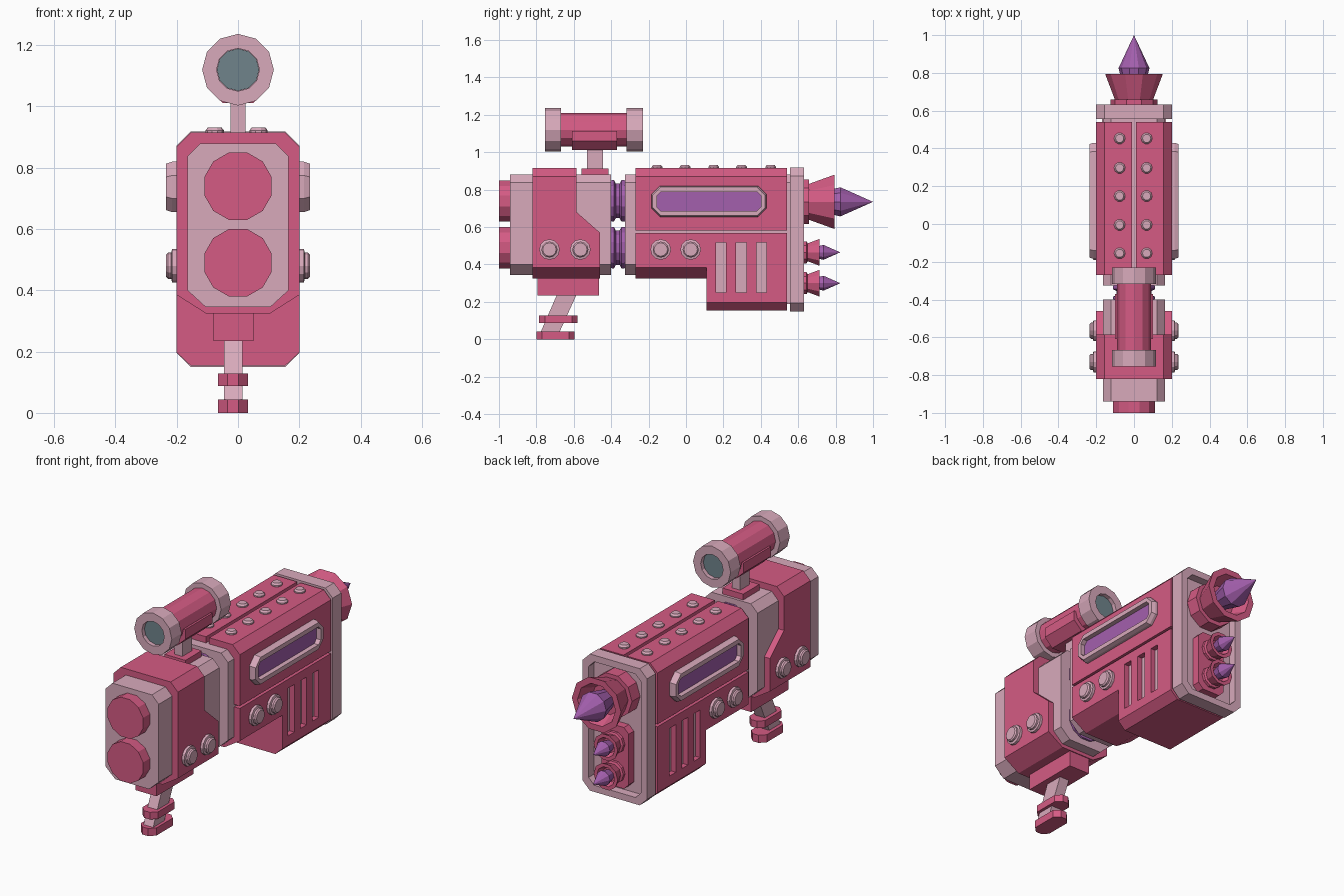
import bpy, bmesh
from math import sin, cos, pi, radians

if "Cube" in bpy.data.objects:
    bpy.data.objects.remove(bpy.data.objects["Cube"])


def material(name, rgb):
    m = bpy.data.materials.new(name)
    m.diffuse_color = (*rgb, 1)
    m.use_nodes = True
    m.node_tree.nodes["Principled BSDF"].inputs["Base Color"].default_value = m.diffuse_color
    return m


PINK = material("pink", (0.66, 0.105, 0.23))
LIGHT = material("light_pink", (0.69, 0.40, 0.50))
PURPLE = material("purple", (0.37, 0.115, 0.42))
GLASS = material("lens_grey", (0.16, 0.23, 0.26))


def loft(name, rings, mat, closed=False, mirror=False):
    """Skin equal-length rings of 3D points; cap the ends or close the loop."""
    bm = bmesh.new()
    vs = [[bm.verts.new(p) for p in ring] for ring in rings]
    n = len(vs[0])
    pairs = list(zip(vs, vs[1:])) + ([(vs[-1], vs[0])] if closed else [])
    for a, b in pairs:
        for i in range(n):
            j = (i + 1) % n
            bm.faces.new((a[i], a[j], b[j], b[i]))
    if not closed:
        bm.faces.new(vs[0])
        bm.faces.new(vs[-1])
    bmesh.ops.remove_doubles(bm, verts=bm.verts, dist=1e-5)
    bmesh.ops.recalc_face_normals(bm, faces=bm.faces)
    me = bpy.data.meshes.new(name)
    bm.to_mesh(me)
    bm.free()
    me.materials.append(mat)
    ob = bpy.data.objects.new(name, me)
    bpy.context.collection.objects.link(ob)
    if mirror:
        ob.modifiers.new("mirror", 'MIRROR')
    return ob


def place(pts, axis, t):
    """Put 2D points in the plane square to an axis at position t."""
    if axis == 'x':
        return [(t, a, b) for a, b in pts]
    if axis == 'y':
        return [(a, t, b) for a, b in pts]
    return [(a, b, t) for a, b in pts]


def prism(name, pts, axis, t0, t1, mat, mirror=False):
    return loft(name, [place(pts, axis, t0), place(pts, axis, t1)], mat, mirror=mirror)


def octo(a0, a1, b0, b1, c, low=None):
    """Chamfered rectangle; low is the (a, b) chamfer of the bottom corners."""
    la, lb = low or (c, c)
    return [(a0 + la, b0), (a1 - la, b0), (a1, b0 + lb), (a1, b1 - c),
            (a1 - c, b1), (a0 + c, b1), (a0, b1 - c), (a0, b0 + lb)]


def rect(a0, a1, b0, b1):
    return [(a0, b0), (a1, b0), (a1, b1), (a0, b1)]


def turned(name, profile, centre, axis, mat, n=12, phase=0, mirror=False):
    """Lathe a profile of (radius, position) about an axis."""
    u, v = centre
    rings = []
    for r, t in profile:
        pts = [(u + r * cos(phase + 2 * pi * i / n), v + r * sin(phase + 2 * pi * i / n)) for i in range(n)]
        rings.append(place(pts, axis, t))
    return loft(name, rings, mat, mirror=mirror)


# Rear body: light core with pink shell and slanted skirt
core = octo(-0.165, 0.165, 0.345, 0.88, 0.042, (0.06, 0.055))
prism("rear_core", core, 'y', -0.94, -0.40, LIGHT)
prism("rear_shell", octo(-0.2, 0.2, 0.325, 0.915, 0.045, (0.095, 0.06)), 'y', -0.82, -0.585, PINK)


def skirt(top):
    return [(-0.2, top), (-0.2, 0.385), (-0.105, 0.325), (0.105, 0.325), (0.2, 0.385), (0.2, top)]


loft("rear_shell_skirt", [place(skirt(0.68), 'y', -0.585), place(skirt(0.57), 'y', -0.46)], PINK)

# Rear canisters and ribbed purple couplings
ribs = [(0.1, -0.42), (0.115, -0.395), (0.115, -0.385), (0.095, -0.375), (0.095, -0.355),
        (0.115, -0.345), (0.115, -0.33), (0.1, -0.30)]
for label, z in (("upper", 0.74), ("lower", 0.49)):
    turned(label + "_canister", [(0.114, -1.0), (0.114, -0.92)], (0, z), 'y', PINK, 12, radians(15))
    turned(label + "_coupling", ribs, (0, z), 'y', PURPLE, 12, radians(15))

# Grip: base block, slanted stem and two collars
prism("grip_base", rect(-0.08, 0.05, 0.235, 0.34), 'y', -0.795, -0.465, PINK)
loft("grip_stem", [place(rect(-0.045, 0.015, -0.785, -0.685), 'z', 0.02),
                   place(rect(-0.045, 0.015, -0.685, -0.58), 'z', 0.25)], LIGHT)
prism("grip_foot", octo(-0.065, 0.032, -0.80, -0.595, 0.03), 'z', 0.0, 0.043, PINK)
prism("grip_collar", octo(-0.065, 0.032, -0.785, -0.58, 0.03), 'z', 0.088, 0.128, PINK)

# Front body: light cores under pink shells
prism("front_core", core, 'y', -0.325, 0.57, LIGHT)
prism("front_lower_core", rect(-0.17, 0.17, 0.19, 0.6), 'y', 0.13, 0.57, LIGHT)
prism("top_shell", [(0.01, 0.915), (0.155, 0.915), (0.2, 0.87), (0.2, 0.582), (0.01, 0.582)],
      'y', -0.27, 0.54, PINK, mirror=True)
prism("lower_shell", skirt(0.568), 'y', -0.27, 0.11, PINK)
deep = prism("deep_lower_shell",
             [(-0.2, 0.568), (-0.2, 0.197), (-0.155, 0.155), (0.155, 0.155), (0.2, 0.197), (0.2, 0.568)],
             'y', 0.11, 0.54, PINK)

# Vent slots cut through to the light core
for i in range(3):
    y = 0.16 + 0.108 * i
    cutter = prism("vent_cutter", rect(y, y + 0.055, 0.25, 0.518), 'x', -0.3, 0.3, LIGHT)
    cutter.hide_render = True
    cutter.hide_viewport = True
    cut = deep.modifiers.new("vent", 'BOOLEAN')
    cut.operation = 'DIFFERENCE'
    cut.object = cutter

# Side windows: sloped frame and purple pane
wide = octo(-0.185, 0.43, 0.655, 0.82, 0.045)
face = octo(-0.178, 0.423, 0.662, 0.813, 0.043)
hole = octo(-0.155, 0.40, 0.687, 0.788, 0.02)
loft("window_frame", [place(wide, 'x', 0.19), place(wide, 'x', 0.215), place(face, 'x', 0.235),
                      place(hole, 'x', 0.235), place(hole, 'x', 0.19)], LIGHT, closed=True, mirror=True)
prism("window_pane", hole, 'x', 0.19, 0.208, PURPLE, mirror=True)

# Side bolts and top rivets
for y in (-0.73, -0.565, -0.135, 0.025):
    turned("side_bolt", [(0.055, 0.19), (0.055, 0.215), (0.043, 0.218), (0.043, 0.228), (0.036, 0.235)],
           (y, 0.48), 'x', LIGHT, 12, mirror=True)
for y in (-0.155, -0.005, 0.148, 0.297, 0.453):
    for x in (-0.076, 0.067):
        turned("top_rivet", [(0.03, 0.905), (0.03, 0.922), (0.022, 0.932)], (x, y), 'z', LIGHT, 10)

# Muzzle plate with recessed face
rim = octo(-0.2, 0.2, 0.15, 0.918, 0.045)
inner = octo(-0.163, 0.163, 0.187, 0.881, 0.035)
loft("muzzle_plate", [place(rim, 'y', 0.555), place(rim, 'y', 0.632),
                      place(inner, 'y', 0.632), place(inner, 'y', 0.585)], LIGHT)
prism("small_barrel_mount", octo(-0.085, 0.085, 0.215, 0.56, 0.03), 'y', 0.57, 0.63, PINK)

# Main barrel: flange, hollow flare and purple spike
turned("main_flange", [(0.125, 0.575), (0.125, 0.658)], (0, 0.735), 'y', PINK, 10)
turned("main_flare", [(0.098, 0.65), (0.153, 0.795), (0.118, 0.795), (0.085, 0.71)], (0, 0.735), 'y', PINK, 10)
turned("main_spike", [(0.05, 0.70), (0.082, 0.825), (0, 1.0)], (0, 0.735), 'y', PURPLE, 10)

# Two small barrels
for z in (0.465, 0.30):
    turned("small_flare", [(0.062, 0.60), (0.062, 0.645), (0.05, 0.65), (0.075, 0.713), (0.055, 0.713), (0.04, 0.68)],
           (0, z), 'y', PINK, 10)
    turned("small_spike", [(0.025, 0.67), (0.042, 0.735), (0, 0.825)], (0, z), 'y', PURPLE, 10)

# Scope: tube, saddle, post, end rings and lenses
SY, SZ = -0.4925, 1.12
turned("scope_tube", [(0.09, -0.70), (0.09, -0.29)], (0, SZ), 'y', PINK, 12)
prism("scope_saddle", [(-0.1, 1.115), (-0.1, 1.06), (-0.05, 1.012), (0.05, 1.012), (0.1, 1.06), (0.1, 1.115)],
      'y', -0.61, -0.37, PINK)
prism("scope_post", rect(-0.025, 0.025, 0.89, 1.03), 'y', -0.53, -0.445, LIGHT)
prism("scope_post_base", rect(-0.065, 0.065, 0.86, 0.913), 'y', -0.56, -0.415, PINK)
for label, s in (("back", -1), ("front", 1)):
    turned(label + "_scope_ring", [(0.117, SY + s * 0.175), (0.117, SY + s * 0.2625),
                                   (0.07, SY + s * 0.2625), (0.07, SY + s * 0.235)], (0, SZ), 'y', LIGHT, 12)
    turned(label + "_lens", [(0.069, SY + s * 0.22), (0.069, SY + s * 0.24)], (0, SZ), 'y', GLASS, 12)
